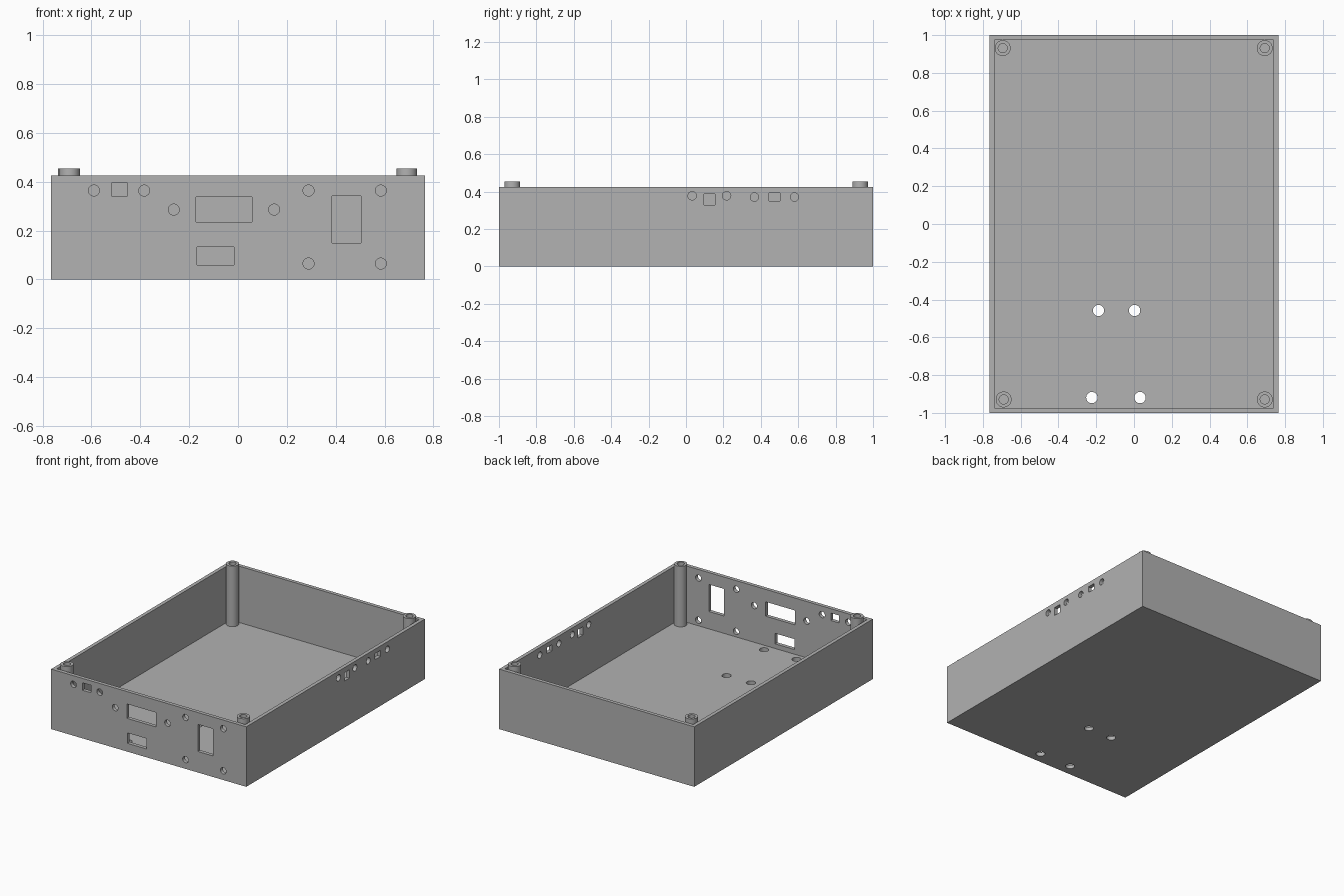
import bpy
import bmesh
import math
from mathutils import Matrix, Vector

if "Cube" in bpy.data.objects:
    bpy.data.objects.remove(bpy.data.objects["Cube"], do_unlink=True)

HALF_X, HALF_Y, HEIGHT, WALL = 0.765, 1.0, 0.425, 0.026
POST_TOP, POST_R, BORE_R, BORE_DEPTH = 0.455, 0.042, 0.024, 0.2
HOLE_R, FLOOR_HOLE_R = 0.0225, 0.03

grey = bpy.data.materials.new("plastic grey")
grey.use_nodes = True
grey.diffuse_color = (0.445, 0.445, 0.445, 1)
grey.node_tree.nodes["Principled BSDF"].inputs["Base Color"].default_value = grey.diffuse_color


def add_box(bm, lo, hi):
    lo, hi = Vector(lo), Vector(hi)
    size = Matrix.Diagonal((*(hi - lo), 1))
    bmesh.ops.create_cube(bm, size=1, matrix=Matrix.Translation((lo + hi) / 2) @ size)


def add_rod(bm, centre, radius, depth, axis="Z"):
    turn = {"X": Matrix.Rotation(math.pi / 2, 4, "Y"),
            "Y": Matrix.Rotation(math.pi / 2, 4, "X"),
            "Z": Matrix.Identity(4)}[axis]
    bmesh.ops.create_cone(bm, cap_ends=True, segments=32, radius1=radius, radius2=radius,
                          depth=depth, matrix=Matrix.Translation(centre) @ turn)


def make_object(name, bm):
    mesh = bpy.data.meshes.new(name)
    bm.to_mesh(mesh)
    bm.free()
    mesh.materials.append(grey)
    obj = bpy.data.objects.new(name, mesh)
    bpy.context.collection.objects.link(obj)
    return obj


def select_only(obj):
    bpy.ops.object.select_all(action="DESELECT")
    obj.select_set(True)
    bpy.context.view_layer.objects.active = obj


def cut(obj, bm):
    cutter = make_object("cutter", bm)
    cutter.hide_render = True
    mod = obj.modifiers.new("cut", "BOOLEAN")
    mod.operation, mod.solver, mod.object = "DIFFERENCE", "EXACT", cutter
    select_only(obj)
    bpy.ops.object.modifier_apply(modifier=mod.name)
    bpy.data.objects.remove(cutter, do_unlink=True)


# Open tray: solid block with the inside removed
bm = bmesh.new()
add_box(bm, (-HALF_X, -HALF_Y, 0), (HALF_X, HALF_Y, HEIGHT))
tray = make_object("tray", bm)
bm = bmesh.new()
add_box(bm, (WALL - HALF_X, WALL - HALF_Y, WALL), (HALF_X - WALL, HALF_Y - WALL, 1))
cut(tray, bm)

# Front wall: connector windows (x0, x1, z0, z1) and screw holes (x, z)
bm = bmesh.new()
for x0, x1, z0, z1 in [(-0.519, -0.453, 0.341, 0.394), (-0.171, 0.058, 0.235, 0.337),
                       (-0.167, -0.016, 0.059, 0.133), (0.385, 0.503, 0.149, 0.341)]:
    add_box(bm, (x0, -HALF_Y - 0.05, z0), (x1, -HALF_Y + 0.05, z1))
for x, z in [(-0.59, 0.364), (-0.384, 0.364), (-0.263, 0.286), (0.148, 0.286),
             (0.289, 0.364), (0.585, 0.364), (0.289, 0.065), (0.585, 0.065)]:
    add_rod(bm, (x, -HALF_Y, z), HOLE_R, 0.1, "Y")

# Side wall: two windows (y0, y1, z0, z1) and their screw holes (y, z)
for y0, y1, z0, z1 in [(0.097, 0.155, 0.329, 0.388), (0.444, 0.503, 0.35, 0.393)]:
    add_box(bm, (HALF_X - 0.05, y0, z0), (HALF_X + 0.05, y1, z1))
for y, z in [(0.033, 0.378), (0.217, 0.378), (0.366, 0.371), (0.58, 0.371)]:
    add_rod(bm, (HALF_X, y, z), HOLE_R, 0.1, "X")

# Floor: four mounting holes
for x, y in [(-0.188, -0.458), (0.003, -0.458), (-0.223, -0.919), (0.032, -0.919)]:
    add_rod(bm, (x, y, 0), FLOOR_HOLE_R, 0.1)
cut(tray, bm)

# Corner posts with a blind bore in the top
for name, x, y in [("front_left_post", 0.692, -0.929), ("front_right_post", -0.69, -0.929),
                   ("back_left_post", 0.692, 0.931), ("back_right_post", -0.695, 0.931)]:
    bm = bmesh.new()
    add_rod(bm, (x, y, (WALL + POST_TOP) / 2), POST_R, POST_TOP - WALL)
    post = make_object(name, bm)
    bm = bmesh.new()
    add_rod(bm, (x, y, POST_TOP), BORE_R, BORE_DEPTH * 2)
    cut(post, bm)
    select_only(post)
    bpy.ops.object.shade_smooth_by_angle(angle=math.radians(30))

select_only(tray)
bpy.ops.object.shade_smooth_by_angle(angle=math.radians(30))
